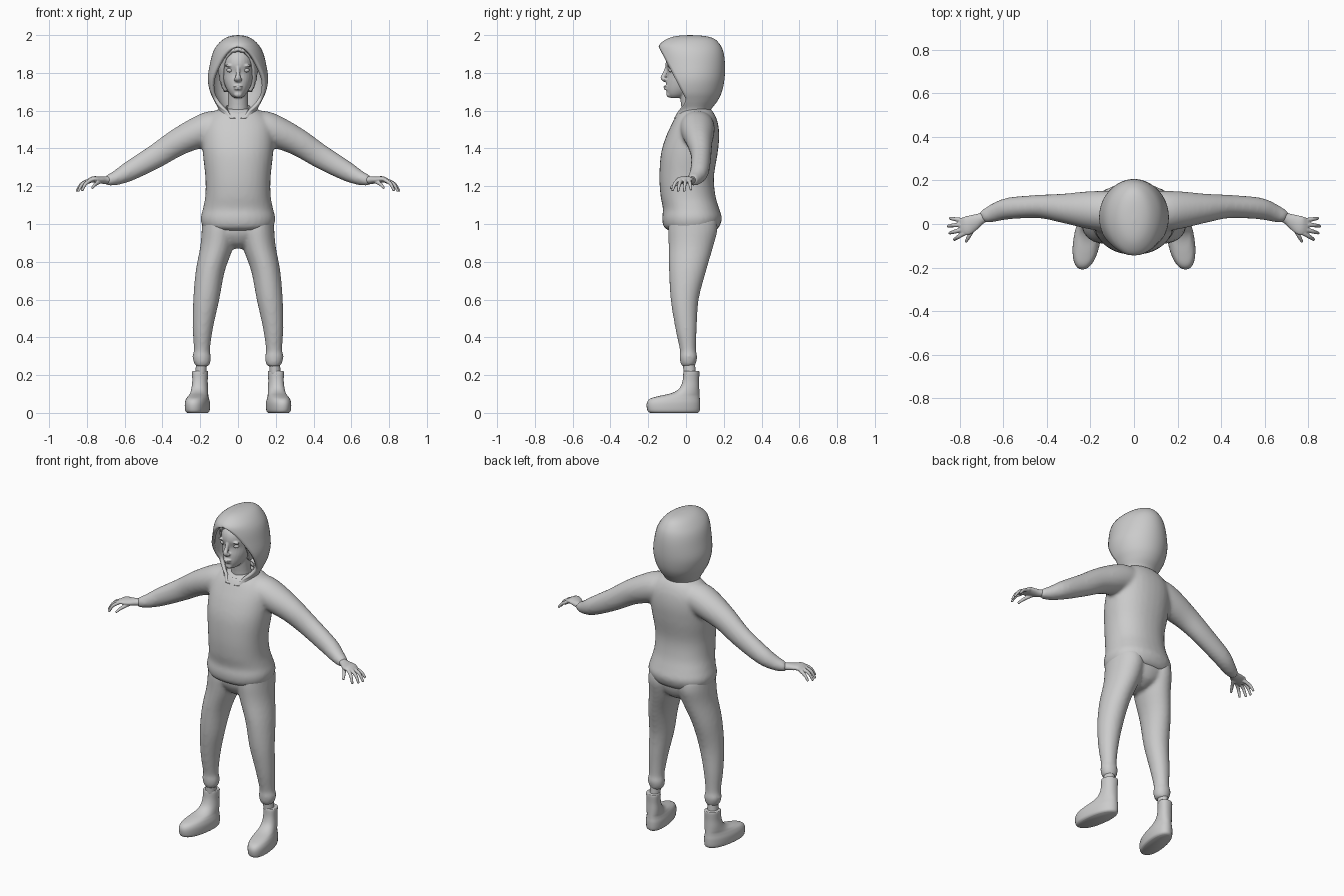
import bpy, bmesh, math
from mathutils import Vector, Matrix

Z = Vector((0, 0, 1))


def dense(rows, n=4):
    """Catmull-Rom refinement of a table of rows."""
    out = []
    for i in range(len(rows) - 1):
        p = [rows[max(0, min(len(rows) - 1, i + k))] for k in (-1, 0, 1, 2)]
        for s in range(n):
            t = s / n
            out.append([0.5 * (2 * b + (c - a) * t + (2 * a - 5 * b + 4 * c - d) * t * t
                               + (3 * b - a - 3 * c + d) * t ** 3) for a, b, c, d in zip(*p)])
    return out + [list(rows[-1])]


def pw(v, p):
    return math.copysign(abs(v) ** p, v)


def tube(bm, rows, ref=(1, 0, 0), fixed=None, p=1.0, seg=28, side=1):
    """Closed loft of elliptical sections; a row is x, y, z, radius a, radius b."""
    rows = dense(rows)
    cs = [Vector((r[0] * side, r[1], r[2])) for r in rows]
    rings = []
    for i, r in enumerate(rows):
        t = fixed or (cs[min(i + 1, len(cs) - 1)] - cs[max(i - 1, 0)]).normalized()
        a = Vector(ref)
        a = (a - t * a.dot(t)).normalized()
        b = t.cross(a)
        ring = []
        for k in range(seg):
            w = 2 * math.pi * k / seg
            ring.append(bm.verts.new(cs[i] + a * pw(math.cos(w), p) * max(r[3], .001)
                                     + b * pw(math.sin(w), p) * max(r[4], .001)))
        rings.append(ring)
    for u, v in zip(rings, rings[1:]):
        for k in range(seg):
            bm.faces.new((u[k], u[(k + 1) % seg], v[(k + 1) % seg], v[k]))
    bm.faces.new(rings[0][::-1])
    bm.faces.new(rings[-1])


def stack(bm, rows, p=1.0, x=0, seg=32):
    """Loft of level sections; a row is z, half width, front y, back y."""
    tube(bm, [(x, (f + b) / 2, z, w, (b - f) / 2) for z, w, f, b in rows], fixed=Z, p=p, seg=seg)


def ball(bm, c, r):
    bmesh.ops.create_uvsphere(bm, u_segments=16, v_segments=10, radius=1,
                              matrix=Matrix.Translation(c) @ Matrix.Diagonal((*r, 1)))


def finish(name, bm, voxel=0, smooth=4):
    bmesh.ops.recalc_face_normals(bm, faces=bm.faces)
    me = bpy.data.meshes.new(name)
    bm.to_mesh(me)
    bm.free()
    me.shade_smooth()
    ob = bpy.data.objects.new(name, me)
    bpy.context.collection.objects.link(ob)
    if voxel:
        m = ob.modifiers.new("fuse", 'REMESH')
        m.mode, m.voxel_size, m.use_smooth_shade = 'VOXEL', voxel, True
        m = ob.modifiers.new("soften", 'SMOOTH')
        m.iterations, m.factor = smooth, 0.5
    return ob


def shell(name, rows, rim, thick, n=40, ripple=0):
    """Hood-like shell: level sections wrapped round the back, open where y < rim(z)."""
    bm = bmesh.new()
    prev = None
    for z, w, f, b in dense(rows, 4):
        yc, ry = (f + b) / 2, max((b - f) / 2, 0)
        amax = math.acos(max(-1, min(1, (rim(z) - yc) / ry))) if ry > .001 else math.pi
        ring = []
        for k in range(n + 1):
            a = amax * (2 * k / n - 1)
            g = 1 + ripple * math.sin(z * 170 + 3 * math.cos(a * 2))
            ring.append(bm.verts.new((max(w, 0) * g * math.sin(a), yc + ry * g * math.cos(a), z)))
        if prev:
            for k in range(n):
                bm.faces.new((prev[k], prev[k + 1], ring[k + 1], ring[k]))
        prev = ring
    bmesh.ops.remove_doubles(bm, verts=bm.verts, dist=0.0005)
    ob = finish(name, bm)
    m = ob.modifiers.new("thickness", 'SOLIDIFY')
    m.thickness, m.offset = thick, -1
    return ob


def ramp(*pts):
    def f(z):
        for (z0, y0), (z1, y1) in zip(pts, pts[1:]):
            if z <= z1:
                return y0 + (y1 - y0) * (z - z0) / (z1 - z0)
        return -9
    return f


# Sweater: torso and sleeves fused
bm = bmesh.new()
stack(bm, [(.965, .165, -.09, .155), (.985, .187, -.118, .176), (1.03, .198, -.127, .19),
           (1.08, .186, -.122, .176), (1.15, .173, -.135, .156), (1.25, .173, -.141, .148),
           (1.37, .186, -.133, .167), (1.46, .19, -.107, .176), (1.53, .182, -.075, .17),
           (1.58, .145, -.048, .152), (1.61, .1, -.02, .13)], p=.9)
for s in (1, -1):
    tube(bm, [(.06, .06, 1.525, .085, .075), (.14, .06, 1.51, .092, .088), (.22, .065, 1.48, .085, .083),
              (.32, .072, 1.432, .068, .072), (.43, .08, 1.362, .054, .064), (.57, .072, 1.282, .05, .053),
              (.64, .052, 1.246, .042, .04), (.685, .035, 1.232, .032, .03), (.70, .028, 1.23, .026, .024)],
         ref=(0, 1, 0), side=s)
finish("sweater", bm, .011, 6)

# Trousers: legs and seat fused
bm = bmesh.new()
for s in (1, -1):
    tube(bm, [(x, y, z, a, b) for z, x, y, a, b in (
        (.245, .19, .012, .03, .034), (.265, .19, .012, .044, .042), (.30, .192, .013, .049, .047),
        (.335, .191, .01, .043, .043), (.45, .186, 0, .054, .057), (.6, .168, -.007, .069, .074),
        (.75, .147, .008, .077, .098), (.88, .112, .026, .088, .118), (.97, .1, .036, .092, .131),
        (1.03, .1, .036, .088, .125))], fixed=Z, side=s)
stack(bm, [(.87, .03, -.02, .08), (.9, .1, -.06, .13), (.95, .175, -.088, .155),
           (1.0, .185, -.09, .16), (1.04, .17, -.08, .15)])
finish("trousers", bm, .01, 6)

# Boots and ankles
for s, side in ((1, "left"), (-1, "right")):
    bm = bmesh.new()
    stack(bm, [(0, .05, -.19, .062), (.012, .06, -.204, .073), (.05, .062, -.208, .075),
               (.075, .056, -.19, .073), (.09, .05, -.14, .072), (.105, .046, -.075, .071),
               (.13, .043, -.035, .07), (.17, .04, -.018, .069), (.215, .042, -.014, .071),
               (.222, .038, -.010, .067)], p=.9)
    for v in bm.verts:
        v.co.x = s * (.205 + (v.co.x - v.co.y * .15 * s * s))
    finish(side + "_boot", bm)
    bm = bmesh.new()
    tube(bm, [(.197, .02, .2, .029, .032), (.193, .015, .27, .029, .032)], fixed=Z, side=s)
    finish(side + "_ankle", bm)

    # Hand: palm, thumb and four fingers fused
    bm = bmesh.new()
    tube(bm, [(.675, .038, 1.235, .024, .02), (.705, .024, 1.232, .026, .02), (.735, .008, 1.234, .036, .018),
              (.768, -.008, 1.236, .043, .016), (.795, -.015, 1.226, .038, .011)], ref=(0, 1, 0), side=s)
    fingers = [((.73, -.01, 1.225), (.755, -.052, 1.21), (.772, -.083, 1.19)),
               ((.78, -.043, 1.232), (.808, -.06, 1.212), (.826, -.072, 1.175)),
               ((.785, -.024, 1.232), (.823, -.035, 1.212), (.847, -.042, 1.172)),
               ((.785, -.003, 1.232), (.828, -.006, 1.212), (.855, -.01, 1.172)),
               ((.78, .016, 1.228), (.82, .022, 1.21), (.846, .026, 1.18))]
    for path in fingers:
        tube(bm, [(*q, r, r) for q, r in zip(path, (.0105, .0095, .0065))], ref=(0, 1, .3), seg=12, side=s)
    finish(side + "_hand", bm, .0035, 2)

# Head: skull, nose, lips, chin and neck fused
bm = bmesh.new()
stack(bm, [(1.668, .02, -.085, -.02), (1.685, .04, -.098, .02), (1.715, .06, -.105, .07),
           (1.755, .076, -.104, .11), (1.80, .085, -.098, .13), (1.845, .088, -.108, .14),
           (1.89, .083, -.097, .13), (1.925, .06, -.06, .1), (1.945, .015, 0, .04)])
tube(bm, [(0, .045, 1.54, .062, .065), (0, .03, 1.63, .054, .056), (0, .02, 1.72, .055, .06)], fixed=Z)
tube(bm, [(0, -.098, 1.835, .01, .01), (0, -.112, 1.795, .011, .012), (0, -.123, 1.772, .015, .012),
          (0, -.1, 1.757, .017, .01)])
for s in (1, -1):
    ball(bm, (s * .014, -.112, 1.766), (.009, .011, .008))
    ball(bm, (s * .045, -.09, 1.838), (.026, .01, .007))
    ball(bm, (s * .087, .015, 1.79), (.012, .022, .035))
ball(bm, (0, -.106, 1.727), (.025, .014, .006))
ball(bm, (0, -.104, 1.715), (.021, .014, .006))
ball(bm, (0, -.09, 1.686), (.022, .014, .016))
finish("head", bm, .0045, 2)

# Eyes
bm = bmesh.new()
for s in (1, -1):
    ball(bm, (s * .043, -.079, 1.814), (.018, .014, .011))
finish("eyes", bm)

# Inner shirt collar
bm = bmesh.new()
bmesh.ops.create_circle(bm, segments=32, radius=1)
edge = bmesh.ops.extrude_edge_only(bm, edges=bm.edges[:])["geom"]
top = {g for g in edge if isinstance(g, bmesh.types.BMVert)}
for v in bm.verts:
    k = 1 if v in top else 1.12
    x, y = v.co.x, v.co.y
    v.co = (x * .068 * k, .035 + y * .078 * k, (1.615 if v in top else 1.58) + y * .025)
ob = finish("shirt_collar", bm)
ob.modifiers.new("thickness", 'SOLIDIFY').thickness = .006

# Hair framing the face
shell("hair", [(1.70, .075, -.07, .13), (1.75, .095, -.09, .15), (1.82, .105, -.105, .16),
               (1.88, .1, -.112, .155), (1.92, .08, -.105, .13), (1.942, .05, -.07, .1),
               (1.955, 0, .02, .02)],
      ramp((1.69, .01), (1.8, -.045), (1.86, -.07), (1.92, -.1)), .018, ripple=.025)

# Hood
shell("hood", [(1.56, .118, -.064, .135), (1.60, .102, -.06, .13), (1.65, .125, -.10, .166),
               (1.70, .148, -.13, .19), (1.77, .16, -.142, .204), (1.85, .148, -.147, .206),
               (1.91, .132, -.148, .198), (1.95, .108, -.14, .18), (1.98, .075, -.10, .15),
               (1.995, .04, -.05, .1), (2.0, 0, .02, .02)],
      ramp((1.55, -.07), (1.565, -.06), (1.6, -.04), (1.63, -.012), (1.66, 0), (1.94, -.146)), .018)
